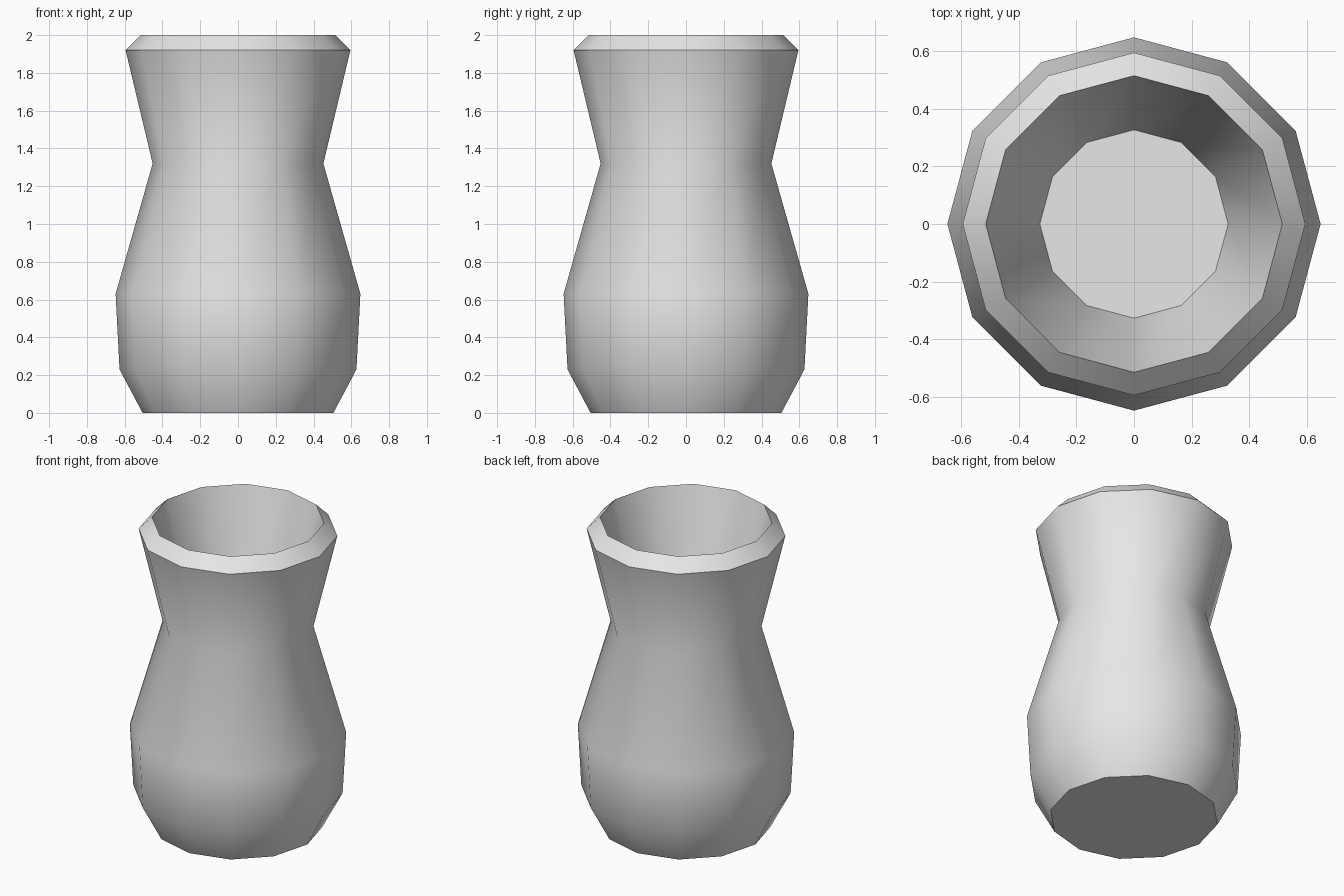
import bpy
import bmesh
from math import cos, sin, tau, radians

SIDES = 12

cube = bpy.data.objects.get("Cube")
if cube:
    bpy.data.objects.remove(cube, do_unlink=True)


def make_material(name, colour):
    mat = bpy.data.materials.new(name)
    mat.use_nodes = True
    mat.diffuse_color = colour
    mat.node_tree.nodes["Principled BSDF"].inputs["Base Color"].default_value = colour
    return mat


def lathe(name, profile, mat):
    """Spin (radius, height) points into a closed, capped solid."""
    bm = bmesh.new()
    rings = []
    for r, z in profile:
        rings.append([bm.verts.new((r * cos(tau * i / SIDES), r * sin(tau * i / SIDES), z))
                      for i in range(SIDES)])
    for low, high in zip(rings, rings[1:]):
        for i in range(SIDES):
            j = (i + 1) % SIDES
            bm.faces.new((low[i], low[j], high[j], high[i]))
    bm.faces.new(rings[0][::-1])
    bm.faces.new(rings[-1])
    bmesh.ops.recalc_face_normals(bm, faces=bm.faces)
    mesh = bpy.data.meshes.new(name)
    bm.to_mesh(mesh)
    bm.free()
    mesh.materials.append(mat)
    obj = bpy.data.objects.new(name, mesh)
    bpy.context.collection.objects.link(obj)
    return obj


# Vase: foot, belly, neck, flared lip, bevelled rim, then the tapered inside
vase_profile = [
    (0.505, 0.0),
    (0.627, 0.23),
    (0.648, 0.63),
    (0.452, 1.32),
    (0.595, 1.92),
    (0.515, 2.0),
    (0.327, 1.25),
]
vase = lathe("vase", vase_profile, make_material("pale grey", (0.8, 0.8, 0.8, 1.0)))

# Smooth body with crisp rim, foot and inner floor
bpy.ops.object.select_all(action="DESELECT")
vase.select_set(True)
bpy.context.view_layer.objects.active = vase
bpy.ops.object.shade_smooth_by_angle(angle=radians(40))
